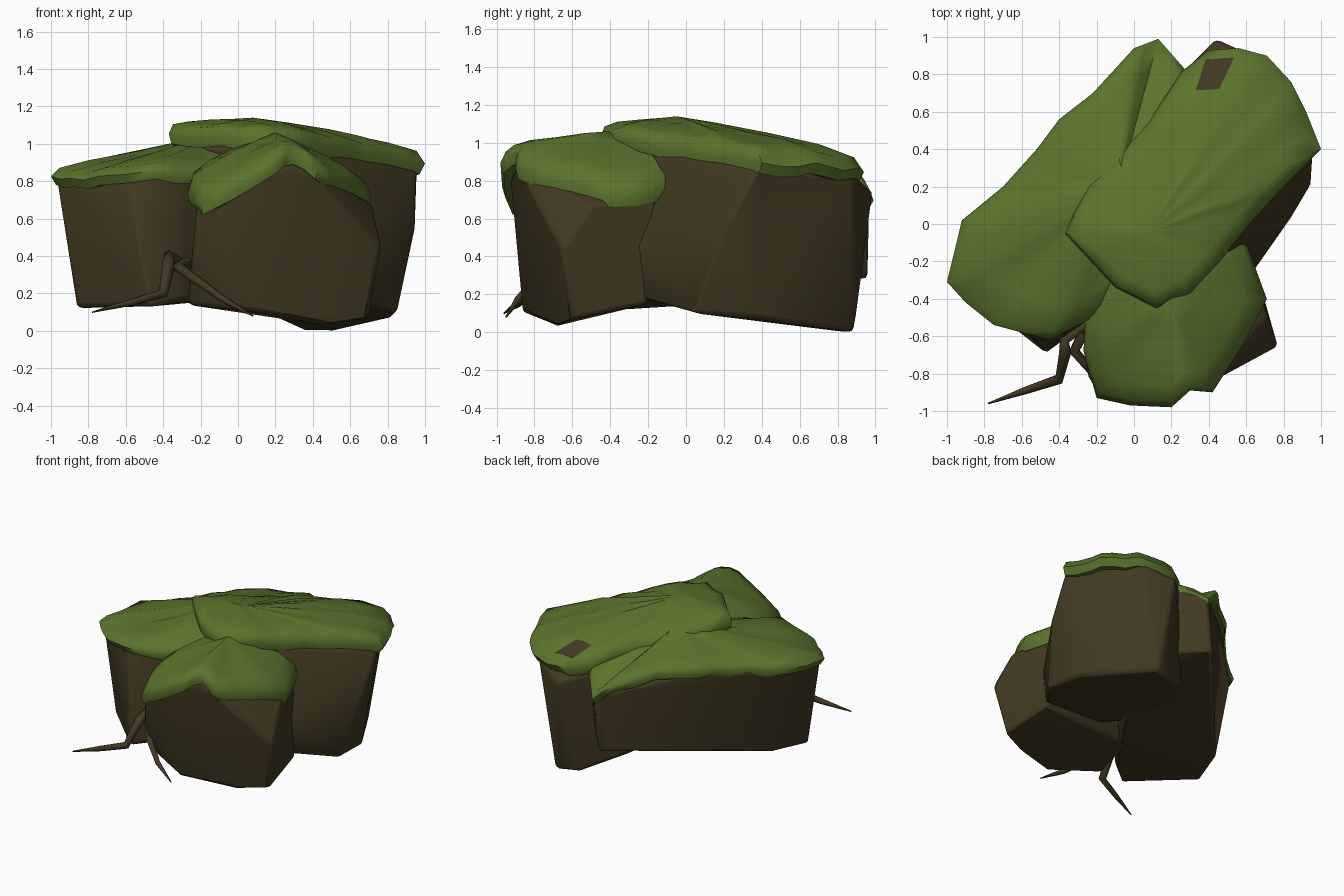
import bpy, bmesh, math, random
from mathutils import Vector

random.seed(4)
if "Cube" in bpy.data.objects:
    bpy.data.objects.remove(bpy.data.objects["Cube"])


def material(name, rgb):
    m = bpy.data.materials.new(name)
    m.use_nodes = True
    m.diffuse_color = (*rgb, 1)
    m.node_tree.nodes["Principled BSDF"].inputs["Base Color"].default_value = (*rgb, 1)
    return m


EARTH = material("dark earth brown", (0.054, 0.04, 0.016))
GRASS = material("moss green", (0.105, 0.175, 0.026))


def finish(name, bm, mats, bevel=0, angle=60):
    bmesh.ops.recalc_face_normals(bm, faces=bm.faces)
    mesh = bpy.data.meshes.new(name)
    bm.to_mesh(mesh)
    bm.free()
    for mat in mats:
        mesh.materials.append(mat)
    ob = bpy.data.objects.new(name, mesh)
    bpy.context.collection.objects.link(ob)
    bpy.ops.object.select_all(action="DESELECT")
    ob.select_set(True)
    bpy.context.view_layer.objects.active = ob
    bpy.ops.object.shade_smooth_by_angle(angle=math.radians(angle))
    if bevel:
        mod = ob.modifiers.new("worn edges", "BEVEL")
        mod.width, mod.segments = bevel, 2
        mod.limit_method, mod.angle_limit = "ANGLE", math.radians(30)


def boulder(name, bottom, top, extra=()):
    """Convex rock between a bottom and a top ring of corners."""
    bm = bmesh.new()
    for p in [*bottom, *top, *extra]:
        bm.verts.new(p)
    bmesh.ops.convex_hull(bm, input=bm.verts)
    loose = [v for v in bm.verts if not v.link_faces]
    bmesh.ops.delete(bm, geom=loose, context="VERTS")
    bmesh.ops.dissolve_limit(bm, angle_limit=0.1, verts=bm.verts, edges=bm.edges)
    finish(name, bm, [EARTH], 0.025, 50)


def turf(name, rim, crown, thick, power, bare=None):
    """Grass cap: rings from a ragged lower rim up to a crown point."""
    crown = Vector(crown)
    edge = []
    for a, b in zip(rim, rim[1:] + rim[:1]):
        a, b = Vector(a), Vector(b)
        edge += [a, a.lerp(b, 0.5) + Vector((0, 0, random.uniform(-0.02, 0.02)))]
    # scale towards crown, lift above rim
    profile = [(0.88, 0.1), (0.97, 0), (1, 0.55), (0.95, 1),
               (0.78, 1.1), (0.5, 1.1), (0.22, 1)]
    bm = bmesh.new()
    rings = []
    for i, (scale, lift) in enumerate(profile):
        blend = (1 - scale) ** power if i > 2 else 0
        ring = []
        for p in edge:
            q = crown.lerp(p, scale)
            z = p.z + lift * thick
            q.z = z + (crown.z - z) * blend
            if i > 3:
                q.z += random.uniform(-0.006, 0.006)
            ring.append(bm.verts.new(q))
        rings.append(ring)
    n = len(edge)
    for low, high in zip(rings, rings[1:]):
        for i in range(n):
            j = (i + 1) % n
            bm.faces.new((low[i], low[j], high[j], high[i]))
    tip = bm.verts.new(crown)
    for i in range(n):
        bm.faces.new((rings[-1][i], rings[-1][(i + 1) % n], tip))
    # bare earth showing through the grass
    if bare:
        for f in bm.faces:
            c = f.calc_center_median()
            f.material_index = int((c.xy - Vector(bare)).length < 0.07 and c.z > 0.85)
    finish(name, bm, [GRASS, EARTH])


def root(name, path, radii):
    """Tapered root along a path."""
    curve = bpy.data.curves.new(name, "CURVE")
    curve.dimensions = "3D"
    curve.bevel_depth, curve.bevel_resolution = 1, 1
    curve.use_fill_caps = True
    spline = curve.splines.new("POLY")
    spline.points.add(len(path) - 1)
    for point, co, r in zip(spline.points, path, radii):
        point.co, point.radius = (*co, 1), r
    curve.materials.append(EARTH)
    ob = bpy.data.objects.new(name, curve)
    bpy.context.collection.objects.link(ob)


# Boulders
boulder("side_boulder",
        [(-.86, -.3, .12), (-.47, -.69, .13), (-.28, -.55, .16), (.3, .3, .2),
         (.25, .78, .3), (.08, .97, .29), (-.33, .45, .23), (-.76, 0, .14)],
        [(-.97, -.3, .82), (-.58, -.56, .82), (-.25, -.48, .85), (.35, .3, .9),
         (.27, .82, .8), (.13, .98, .72), (-.37, .53, .85), (-.9, 0, .83)])
boulder("back_boulder",
        [(.6, -.27, .19), (.85, .05, .1), (.82, .38, .07), (.52, .89, 0), (.36, .83, 0),
         (.1, .65, .13), (-.2, 0, .26), (.1, -.3, .24)],
        [(.5, -.12, .95), (.96, .38, .87), (.68, .88, .84), (.44, .99, .74),
         (.2, .75, .82), (-.34, -.02, 1.0), (.12, -.38, .98)],
        [(.95, .22, .57), (.62, -.28, .45)])
boulder("front_boulder",
        [(-.27, -.68, .14), (.1, -.86, .1), (.45, -.69, .03), (.7, -.6, .07),
         (.64, -.2, .15), (-.2, -.3, .17)],
        [(-.22, -.87, .66), (.1, -.93, .82), (.28, -.88, .9), (.4, -.86, .84),
         (.72, -.5, .68), (.6, -.15, .72), (-.2, -.3, .8)],
        [(.77, -.66, .45), (-.25, -.82, .4)])

# Grass caps, rims listed counter-clockwise
turf("side_turf",
     [(-1, -.31, .78), (-.9, -.42, .77), (-.75, -.54, .78), (-.45, -.62, .81),
      (-.22, -.5, .79), (.2, -.1, .85), (.36, .4, .85), (.27, .83, .76),
      (.13, .99, .65), (0, .94, .76), (-.22, .7, .83), (-.4, .56, .83),
      (-.52, .4, .83), (-.7, .2, .81), (-.92, .02, .8)],
     (-.08, .2, 1.07), .085, 1.15)
turf("back_turf",
     [(-.37, -.05, 1.0), (-.1, -.34, .99), (.12, -.45, .98), (.3, -.37, .97),
      (.46, -.2, .94), (.6, -.02, .92), (.8, .2, .88), (1, .4, .84),
      (.92, .6, .82), (.84, .76, .82), (.71, .9, .81), (.56, .94, .79),
      (.4, .93, .78), (.26, .82, .8), (.08, .55, .86), (-.25, .2, .94)],
     (.08, -.05, 1.14), .1, .72, (.45, .81))
turf("front_turf",
     [(-.26, -.5, .72), (-.27, -.68, .68), (-.2, -.93, .62), (-.02, -.97, .71),
      (.2, -.98, .84), (.3, -.89, .89), (.42, -.9, .81), (.58, -.65, .73),
      (.71, -.4, .66), (.6, -.1, .7), (.3, 0, .86), (-.05, -.15, .86)],
     (.2, -.42, 1.06), .1, .75)

# Roots
root("left_root",
     [(-.78, -.96, .1), (-.58, -.89, .15), (-.4, -.83, .2), (-.37, -.7, .36),
      (-.37, -.62, .4), (-.2, -.5, .3)],
     [.004, .02, .028, .035, .03, .03])
root("right_root",
     [(.08, -.95, .08), (-.08, -.89, .17), (-.22, -.79, .27), (-.32, -.68, .34),
      (-.27, -.58, .37)],
     [.004, .02, .025, .03, .03])
